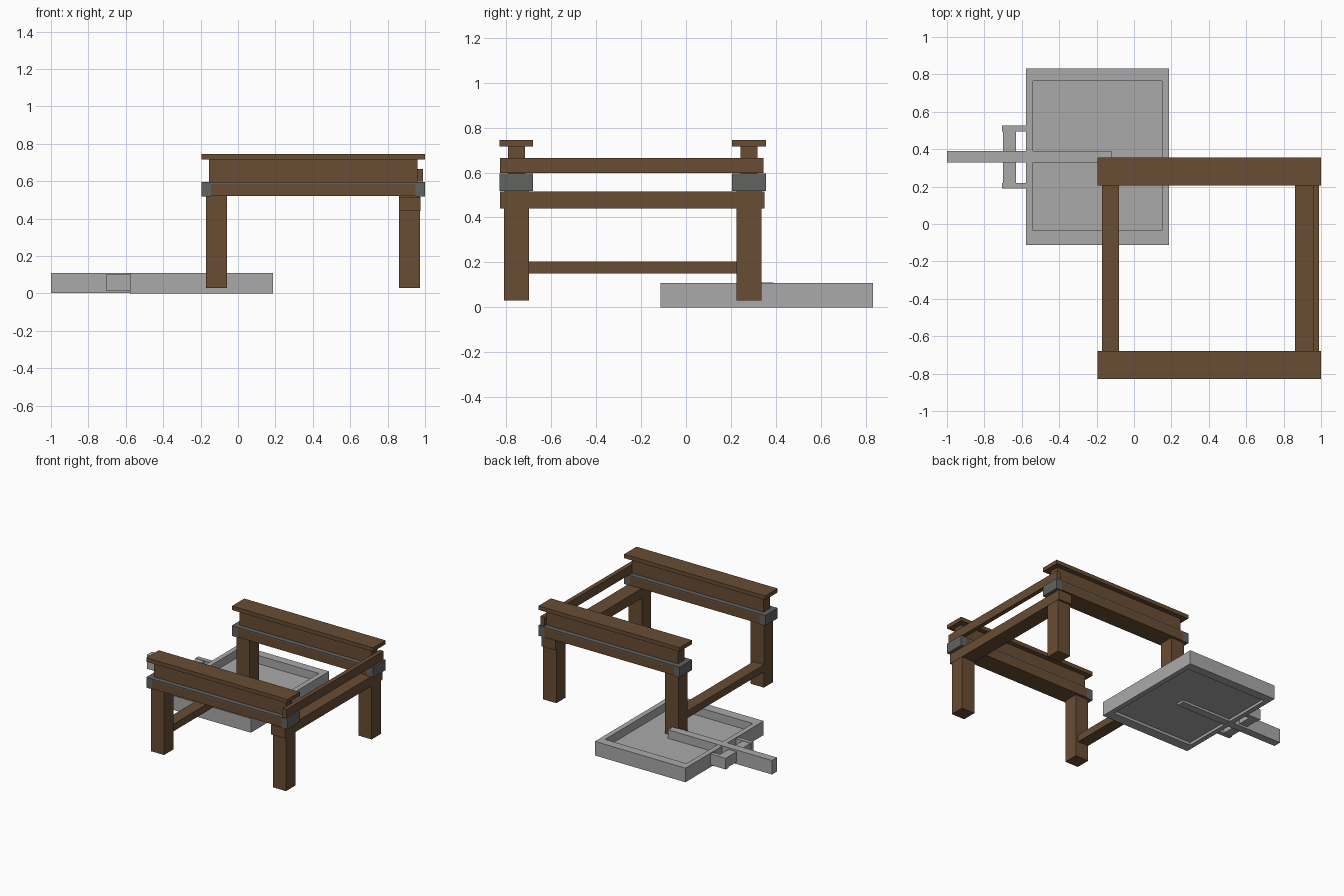
import bpy

if "Cube" in bpy.data.objects:
    bpy.data.objects.remove(bpy.data.objects["Cube"])


def material(name, rgb):
    m = bpy.data.materials.new(name)
    m.diffuse_color = (*rgb, 1)
    m.use_nodes = True
    m.node_tree.nodes["Principled BSDF"].inputs["Base Color"].default_value = m.diffuse_color
    return m


WOOD = material("brown wood", (0.138, 0.074, 0.034))
METAL = material("dark metal", (0.12, 0.125, 0.118))
GREY = material("light grey", (0.40, 0.40, 0.40))


def box(name, x, y, z, mat):
    """Axis-aligned box from (min, max) pairs."""
    bpy.ops.mesh.primitive_cube_add(
        size=1, location=[(a + b) / 2 for a, b in (x, y, z)])
    ob = bpy.context.object
    ob.name = name
    ob.scale = [b - a for a, b in (x, y, z)]
    bpy.ops.object.transform_apply(location=False, rotation=False, scale=True)
    ob.data.materials.append(mat)
    return ob


# Two long beams (front and back), each on two legs
for side, yc in (("front", -0.755), ("back", 0.28)):
    wide = (yc - 0.075, yc + 0.075)
    web = (yc - 0.038, yc + 0.038)
    leg = (yc - 0.056, yc + 0.056)
    box(side + "_top_flange", (-0.195, 1.0), wide, (0.715, 0.745), WOOD)
    box(side + "_beam_web", (-0.155, 0.96), web, (0.595, 0.715), WOOD)
    box(side + "_lower_beam", (-0.145, 0.95), wide, (0.52, 0.586), WOOD)
    # metal strip and end caps around the lower beam
    box(side + "_metal_strip", (-0.145, 0.95), wide, (0.586, 0.596), METAL)
    box(side + "_left_cap", (-0.195, -0.145), wide, (0.517, 0.596), METAL)
    box(side + "_right_cap", (0.95, 1.0), wide, (0.517, 0.596), METAL)
    box(side + "_left_leg", (-0.17, -0.058), leg, (0.03, 0.52), WOOD)
    box(side + "_right_leg", (0.862, 0.974), leg, (0.03, 0.52), WOOD)

# Cross rails: two high ones on the right, a low stretcher on the left
box("upper_right_rail", (0.957, 0.99), (-0.828, 0.345), (0.598, 0.665), WOOD)
box("lower_right_rail", (0.86, 0.976), (-0.828, 0.35), (0.44, 0.515), WOOD)
box("left_stretcher", (-0.17, -0.08), (-0.70, 0.225), (0.15, 0.205), WOOD)

# Tray: four rim walls and a raised floor
box("tray_left_wall", (-0.578, -0.54), (-0.113, 0.832), (0, 0.108), GREY)
box("tray_right_wall", (0.149, 0.188), (-0.113, 0.832), (0, 0.108), GREY)
box("tray_front_wall", (-0.54, 0.149), (-0.113, -0.036), (0, 0.108), GREY)
box("tray_back_wall", (-0.54, 0.149), (0.765, 0.832), (0, 0.108), GREY)
box("tray_floor", (-0.54, 0.149), (-0.036, 0.765), (0.02, 0.045), GREY)

# Long handle running into the tray, with its bracket
box("handle", (-1.0, -0.12), (0.328, 0.389), (0.003, 0.11), GREY)
box("bracket_bar", (-0.70, -0.632), (0.195, 0.522), (0.018, 0.097), GREY)
for side, y in (("front", (0.19, 0.22)), ("back", (0.495, 0.527))):
    box(side + "_bracket_arm", (-0.705, -0.578), y, (0.015, 0.10), GREY)
